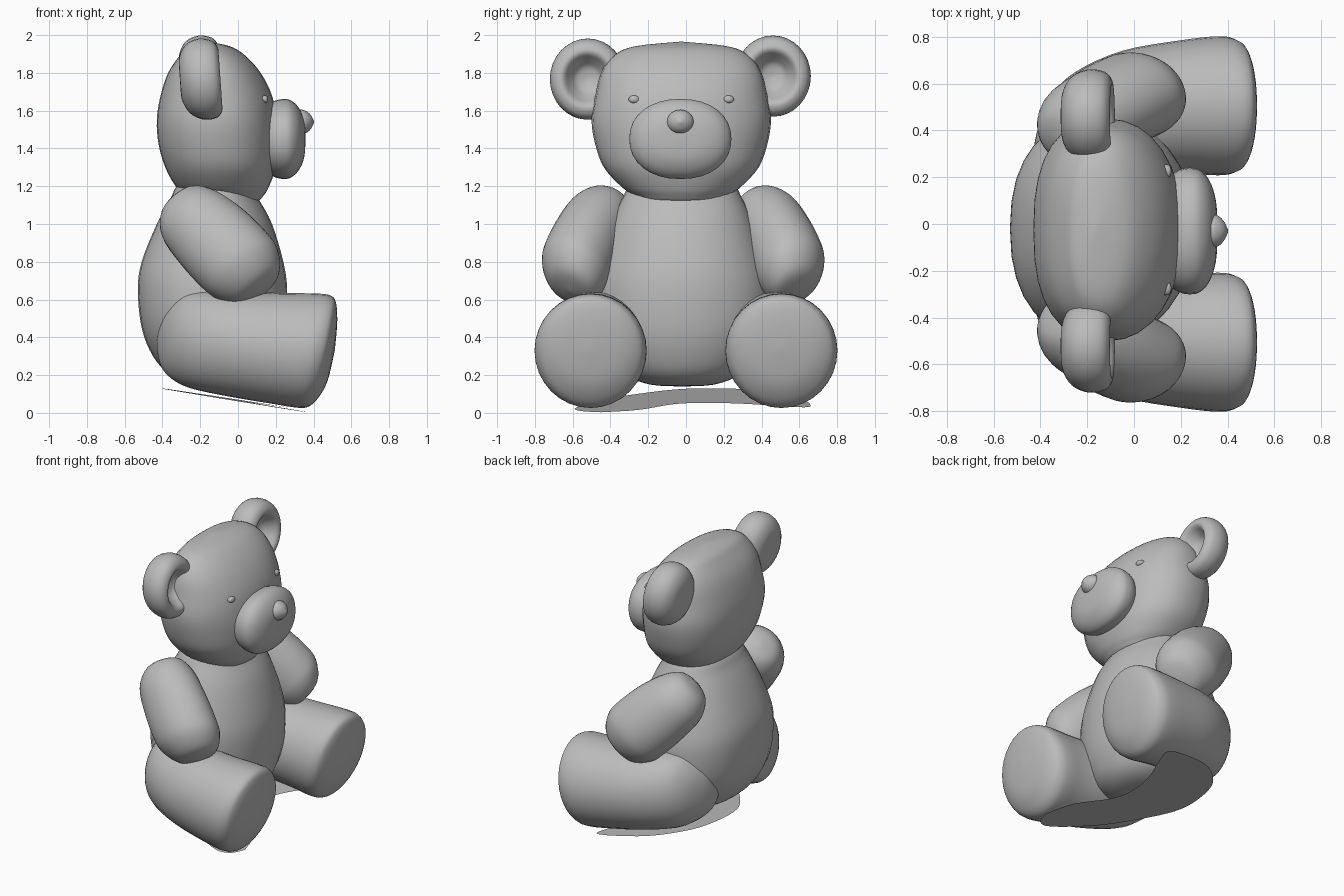
import bpy, bmesh
from math import cos, sin, pi, copysign
from mathutils import Vector

if "Cube" in bpy.data.objects:
    bpy.data.objects.remove(bpy.data.objects["Cube"], do_unlink=True)

grey = bpy.data.materials.new("plain_grey")
grey.use_nodes = True
GREY = (0.5, 0.5, 0.5, 1)
grey.diffuse_color = GREY
grey.node_tree.nodes["Principled BSDF"].inputs["Base Color"].default_value = GREY

SEGMENTS = 32
STEPS = 4


def smooth_rows(rows):
    """Catmull-Rom interpolation between the given sections."""
    out = []
    for i in range(len(rows) - 1):
        quad = [rows[max(0, min(len(rows) - 1, i + k))] for k in (-1, 0, 1, 2)]
        for s in range(STEPS):
            t = s / STEPS
            out.append([b + t / 2 * (c - a + t * (2 * a - 5 * b + 4 * c - d + t * (3 * (b - c) + d - a)))
                        for a, b, c, d in zip(*quad)])
    return out + [list(rows[-1])]


def finish(name, bm):
    bmesh.ops.recalc_face_normals(bm, faces=bm.faces)
    mesh = bpy.data.meshes.new(name)
    bm.to_mesh(mesh)
    bm.free()
    mesh.materials.append(grey)
    obj = bpy.data.objects.new(name, mesh)
    bpy.context.collection.objects.link(obj)
    for poly in mesh.polygons:
        poly.use_smooth = True


def loft(name, rows, point):
    """Skin closed rings; point(row, cos, sin) gives each ring vertex."""
    bm = bmesh.new()
    rings = []
    for row in smooth_rows(rows):
        angles = [2 * pi * k / SEGMENTS for k in range(SEGMENTS)]
        rings.append([bm.verts.new(point(row, cos(a), sin(a))) for a in angles])
    for r0, r1 in zip(rings, rings[1:]):
        for k in range(SEGMENTS):
            n = (k + 1) % SEGMENTS
            bm.faces.new((r0[k], r0[n], r1[n], r1[k]))
    bm.faces.new(rings[0])
    bm.faces.new(rings[-1])
    finish(name, bm)


def squarish(v, power):
    return copysign(abs(v) ** power, v)


def upright(centre_y, back_power, front_power):
    """Horizontal sections: height, back x, front x, half width."""
    def point(row, c, s):
        z, back, front, half = row
        power = back_power if c < 0 else front_power
        return ((back + front) / 2 + (front - back) / 2 * squarish(c, power),
                centre_y + half * squarish(s, power), z)
    return point


# Torso and head
loft("torso", [(.14, -.12, -.1, .01), (.15, -.25, .05, .17), (.2, -.36, .15, .3),
               (.3, -.45, .21, .4), (.45, -.51, .25, .47), (.65, -.53, .26, .48),
               (.8, -.51, .24, .45), (1, -.43, .18, .38), (1.13, -.36, .11, .32),
               (1.22, -.3, .05, .25), (1.25, -.12, -.1, .01)], upright(-.02, .86, .97))
loft("head", [(1.1, -.06, -.05, .01), (1.115, -.2, .09, .19), (1.15, -.27, .135, .25),
              (1.2, -.33, .165, .32), (1.3, -.385, .2, .41), (1.42, -.42, .21, .455),
              (1.55, -.43, .205, .475), (1.68, -.41, .18, .455), (1.8, -.37, .12, .425),
              (1.89, -.31, .04, .36), (1.94, -.26, -.04, .25), (1.965, -.17, -.16, .01)],
     upright(-.025, .8, .93))


# Muzzle and nose: sections facing forward
def facing(y, z, power):
    return lambda r, c, s: (r[0], y + r[1] * squarish(c, power), z + r[2] * squarish(s, power))


loft("muzzle", [(.1, .2, .15), (.19, .26, .2), (.25, .27, .212), (.29, .255, .198),
                (.325, .21, .16), (.35, .13, .1), (.358, .01, .01)], facing(-.03, 1.45, .92))
loft("nose", [(.28, .05, .05), (.33, .07, .065), (.36, .065, .058),
              (.385, .04, .038), (.402, .005, .005)], facing(-.03, 1.54, 1))

ARM = [(-.325, .37, 1.14, .01, .01), (-.31, .385, 1.12, .12, .11), (-.25, .43, 1.045, .19, .175),
       (-.14, .495, .935, .22, .19), (-.02, .555, .81, .225, .195), (.05, .58, .735, .205, .18),
       (.11, .595, .665, .13, .12), (.125, .6, .645, .01, .01)]
LEG = [(-.43, .3, .01, .36, .01, 0), (-.41, .31, .1, .37, .12, 0), (-.35, .36, .19, .38, .2, 0),
       (-.25, .42, .23, .385, .255, 0), (-.05, .47, .27, .365, .278, 0), (.2, .5, .285, .342, .293, .08),
       (.36, .505, .297, .33, .302, .17), (.43, .505, .285, .327, .295, .2), (.47, .505, .25, .33, .255, .19),
       (.5, .505, .16, .33, .16, .16), (.512, .505, .01, .33, .01, .16)]
EAR = [(-.11, .01), (-.11, .1), (-.07, .17), (0, .2), (.07, .19), (.1, .155),
       (.095, .125), (.055, .095), (.015, .06), (0, .01)]
along = Vector((.42, .27, -.5)).normalized()
across = Vector((.77, 0, .64))
outward = along.cross(across).normalized()

# Paired limbs, ears and eyes
for side, word in ((1, "left"), (-1, "right")):
    def arm_point(r, c, s):
        p = Vector(r[:3]) + across * r[3] * c + outward * r[4] * s
        return (p.x, side * p.y - .015, p.z)

    def leg_point(r, c, s):
        x, y, ry, z, rz, lean = r
        return (x + lean * rz * s, side * (y + ry * c), z + rz * s)

    def ear_point(r, c, s):
        y, z = r[1] * c, r[1] * 1.07 * s
        return (-.195 + r[0] - .07 * z, side * (.49 + y) - .03, 1.775 + side * .008 + z)

    loft(word + "_arm", ARM, arm_point)
    loft(word + "_leg", LEG, leg_point)
    loft(word + "_ear", EAR, ear_point)
    loft(word + "_eye", [(.1, .03, .02), (.145, .028, .02), (.157, .015, .012), (.16, .002, .002)],
         facing(side * .25 - .025, 1.66, 1))

# Thin sloping sheet beneath the seat
bm = bmesh.new()
outline = [(.37, -.45), (.3, -.25), (.12, -.07), (.08, .1), (.12, .3), (.21, .5), (.25, .65),
           (.05, .64), (-.15, .57), (-.33, .4), (-.4, .2), (-.4, 0), (-.3, -.18),
           (-.08, -.42), (.2, -.58), (.32, -.56), (.37, -.45)]
edge = smooth_rows(outline)[:-1]
bm.faces.new([bm.verts.new((x, y, .065 - .157 * x + .008 * y)) for x, y in edge])
finish("base_sheet", bm)
